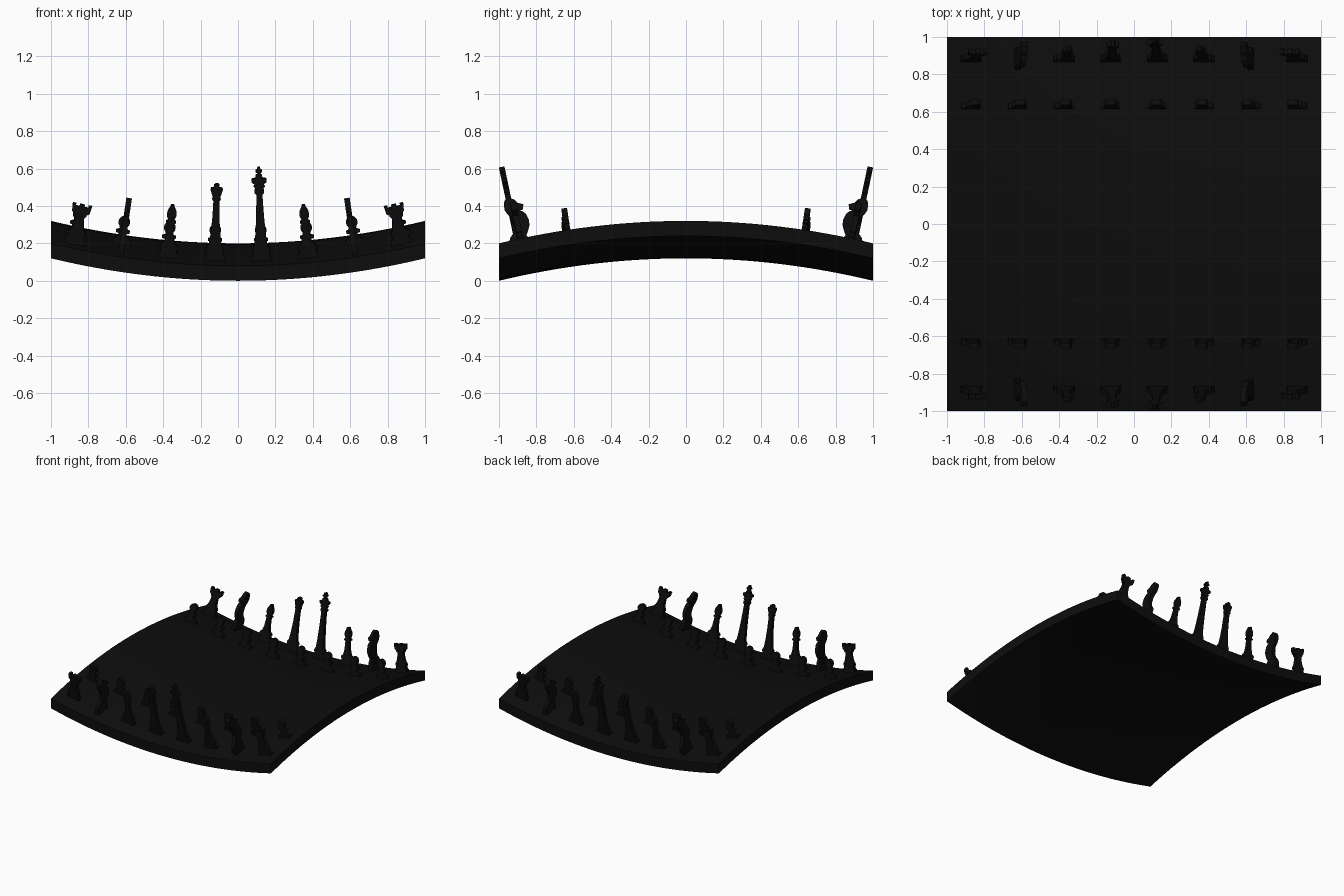
import bpy, bmesh
from math import sin, cos, pi
from mathutils import Vector, Matrix

if "Cube" in bpy.data.objects:
    bpy.data.objects.remove(bpy.data.objects["Cube"])

ink = bpy.data.materials.new("black")
ink.diffuse_color = (0.004, 0.004, 0.004, 1)
ink.use_nodes = True
ink.node_tree.nodes["Principled BSDF"].inputs["Base Color"].default_value = ink.diffuse_color
THICK = 0.03


def surf(x, y):
    return 0.2 + 0.12 * (x * x - y * y)


def finish(bm, name):
    bmesh.ops.recalc_face_normals(bm, faces=bm.faces)
    me = bpy.data.meshes.new(name)
    bm.to_mesh(me)
    bm.free()
    ob = bpy.data.objects.new(name, me)
    bpy.context.collection.objects.link(ob)
    me.materials.append(ink)
    return ob


# saddle-shaped board: flat slab bent up along x and down along y
def board():
    bm = bmesh.new()
    bmesh.ops.create_grid(bm, x_segments=32, y_segments=32, size=1)
    ext = bmesh.ops.extrude_face_region(bm, geom=bm.faces[:], use_keep_orig=True)
    low = {v for v in ext["geom"] if isinstance(v, bmesh.types.BMVert)}
    for v in bm.verts:
        v.co.z = surf(v.co.x, v.co.y) - (0.08 if v in low else 0)
    ob = finish(bm, "saddle_board")
    bpy.context.view_layer.objects.active = ob
    ob.select_set(True)
    bpy.ops.object.shade_smooth_by_angle()
    ob.select_set(False)


# flat cut-out piece standing on the board along its normal
def piece(name, outline, x, y, sideways=False):
    bm = bmesh.new()
    f = bm.faces.new([bm.verts.new((u, -THICK / 2, w)) for u, w in outline])
    ext = bmesh.ops.extrude_face_region(bm, geom=[f], use_keep_orig=True)
    bmesh.ops.translate(bm, vec=(0, THICK, 0),
                        verts=[v for v in ext["geom"] if isinstance(v, bmesh.types.BMVert)])
    bmesh.ops.triangulate(bm, faces=[f for f in bm.faces if len(f.verts) > 4])
    n = Vector((-0.24 * x, 0.24 * y, 1)).normalized()
    ax = Vector((0, 1, 0)).cross(n).normalized()
    ay = n.cross(ax)
    rot = Matrix((ax, ay, n)).transposed().to_4x4()
    if sideways:    # faces the middle of the board
        rot = rot @ Matrix.Rotation(pi / 2 if y < 0 else -pi / 2, 4, 'Z')
    bm.transform(Matrix.Translation((x, y, surf(x, y))) @ rot)
    return finish(bm, name)


def sym(half):
    return half + [(-r, w) for r, w in reversed(half) if r > 0]


foot = [(.055, -.008), (.055, .025), (.045, .032), (.042, .05), (.048, .056), (.046, .068)]

# half profiles: (half width, height)
ball = [(.031 * sin(a), .117 - .031 * cos(a)) for a in [pi * k / 8 for k in range(2, 9)]]
pawn = sym([(.05, -.008), (.05, .02), (.038, .028), (.024, .04), (.02, .056),
            (.037, .06), (.037, .073), (.018, .08)] + [(max(r, 0) if r > 1e-6 else 0, w) for r, w in ball])

king = sym(foot + [(.034, .085), (.027, .15), (.021, .24), (.016, .36), (.026, .372),
                   (.026, .385), (.018, .392), (.03, .405), (.022, .415), (.04, .43),
                   (.04, .446), (.018, .452), (.017, .466), (.008, .472), (.008, .48),
                   (.017, .484), (.017, .493), (.008, .499), (.006, .511)])

queen = sym(foot + [(.034, .085), (.025, .15), (.019, .23), (.016, .325), (.023, .335),
                    (.021, .35), (.033, .388), (.03, .396), (.014, .4), (.015, .412),
                    (.007, .42)])

bishop = sym(foot + [(.03, .08), (.02, .12), (.015, .185), (.027, .192), (.027, .2),
                     (.016, .207), (.026, .232), (.023, .256), (.012, .276),
                     (.008, .29)])

rook = sym(foot + [(.034, .085), (.026, .12), (.024, .15), (.034, .158), (.034, .166),
                   (.048, .176), (.053, .218), (.034, .218), (.033, .205), (.014, .205),
                   (.014, .218)])

# knight outline, looking towards +u
knight = [(-.055, -.008), (.055, -.008), (.055, .06), (.043, .085), (.058, .105), (.072, .135),
          (.074, .16), (.066, .194), (.05, .212), (.033, .22), (.056, .226), (.062, .248),
          (.035, .262), (.019, .284), (-.01, .3), (-.03, .29), (-.039, .275), (-.041, .24),
          (-.03, .215), (-.015, .197), (-.008, .17), (-.008, .14), (-.017, .11),
          (-.043, .085), (-.055, .06)]

board()
row = [("rook", rook), ("knight", knight), ("bishop", bishop), ("queen", queen),
       ("king", king), ("bishop", bishop), ("knight", knight), ("rook", rook)]
for side, s in (("front", -1), ("back", 1)):
    for i, (name, shape) in enumerate(row):
        x = -0.875 + 0.25 * i
        piece(f"{side}_{name}_{i}", shape, x, 0.88 * s, name == "knight")
        piece(f"{side}_pawn_{i}", pawn, x, 0.63 * s)
